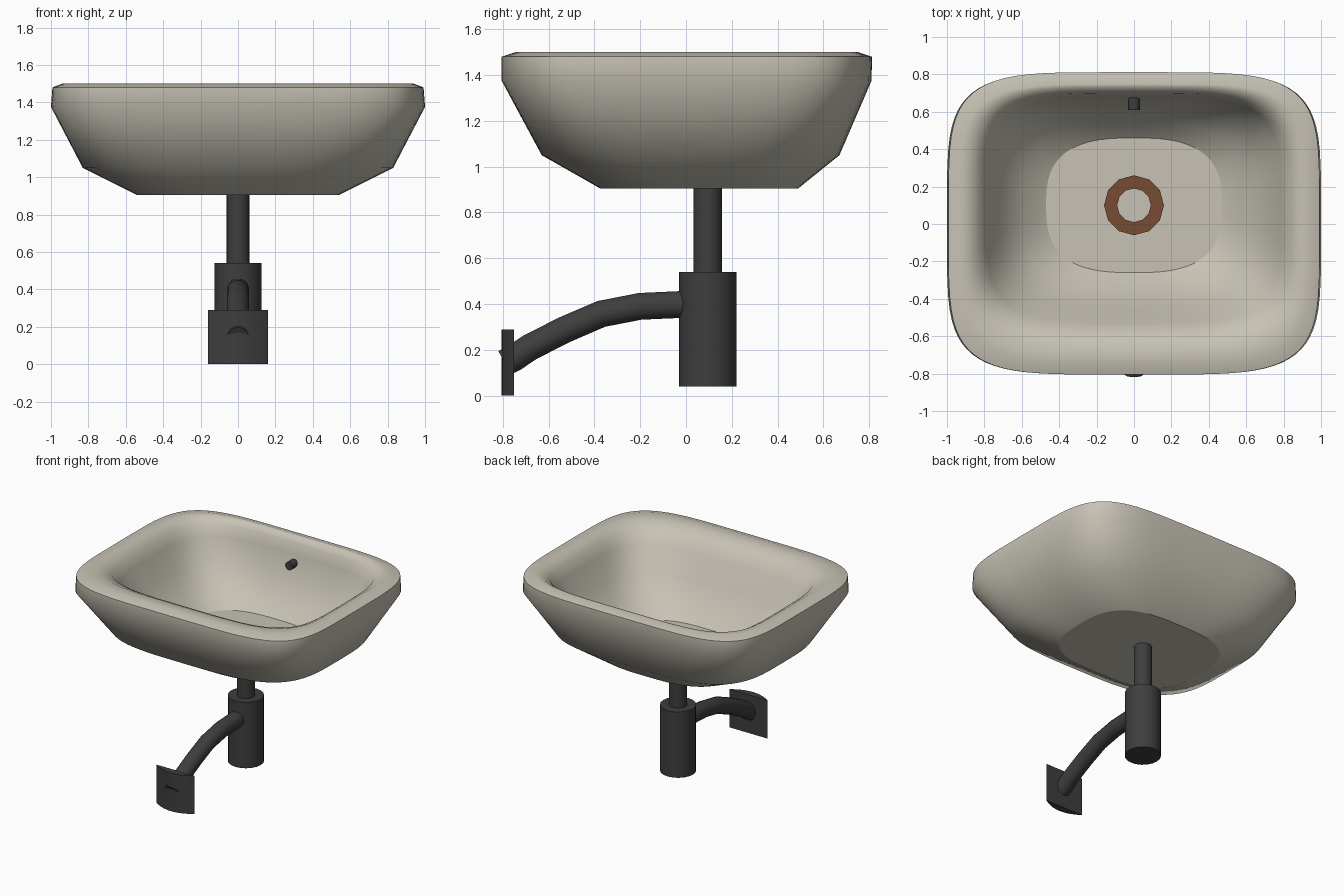
import bpy, bmesh, math
from mathutils import Vector

if "Cube" in bpy.data.objects:
    bpy.data.objects.remove(bpy.data.objects["Cube"])

def material(name, rgb):
    m = bpy.data.materials.new(name)
    m.diffuse_color = (*rgb, 1)
    m.use_nodes = True
    m.node_tree.nodes["Principled BSDF"].inputs["Base Color"].default_value = m.diffuse_color
    return m

CERAMIC = material("warm_ceramic", (0.57, 0.54, 0.46))
DARK = material("dark_metal", (0.048, 0.048, 0.048))
COPPER = material("copper_brown", (0.19, 0.07, 0.032))

def finish(bm, name, mat, angle=35):
    bmesh.ops.recalc_face_normals(bm, faces=bm.faces)
    for e in bm.edges:
        if len(e.link_faces) == 2 and e.calc_face_angle(0) > math.radians(angle):
            e.smooth = False
    for f in bm.faces:
        f.smooth = True
    me = bpy.data.meshes.new(name)
    bm.to_mesh(me)
    bm.free()
    me.materials.append(mat)
    ob = bpy.data.objects.new(name, me)
    bpy.context.collection.objects.link(ob)
    return ob

def loft(bm, rings, close_ends=True):
    rows = [[bm.verts.new(p) for p in r] for r in rings]
    n = len(rows[0])
    for a, b in zip(rows, rows[1:]):
        for i in range(n):
            bm.faces.new((a[i], a[(i + 1) % n], b[(i + 1) % n], b[i]))
    caps = []
    if close_ends:
        caps = [bm.faces.new(rows[0]), bm.faces.new(rows[-1])]
    return caps

def rounded_ring(z, hx, y0, y1, power, count=72):
    cy, hy = (y0 + y1) / 2, (y1 - y0) / 2
    pts = []
    for i in range(count):
        t = 2 * math.pi * i / count
        c, s = math.cos(t), math.sin(t)
        pts.append((math.copysign(abs(c) ** (2 / power), c) * hx,
                    cy + math.copysign(abs(s) ** (2 / power), s) * hy, z))
    return pts

def tube(name, path, radius, sides, mat):
    pts = [Vector(p) for p in path]
    rings = []
    side = Vector((1, 0, 0))
    for i, p in enumerate(pts):
        d = (pts[min(i + 1, len(pts) - 1)] - pts[max(i - 1, 0)]).normalized()
        up = side.cross(d)
        rings.append([p + radius * (math.cos(a) * side + math.sin(a) * up)
                      for a in (2 * math.pi * k / sides for k in range(sides))])
    bm = bmesh.new()
    loft(bm, rings)
    return finish(bm, name, mat)

# Basin: outside, over the rim, down to the inner floor (z, half x, y min, y max, power)
profile = [
    (0.905, 0.54, -0.375, 0.49, 3.0),
    (1.05, 0.83, -0.63, 0.67, 3.6),
    (1.375, 1.0, -0.805, 0.81, 4.8),
    (1.48, 0.992, -0.805, 0.812, 4.8),
    (1.50, 0.94, -0.745, 0.75, 4.6),
    (1.497, 0.89, -0.66, 0.73, 4.4),
    (1.46, 0.83, -0.585, 0.70, 4.2),
    (1.38, 0.79, -0.53, 0.685, 4.0),
    (1.22, 0.72, -0.45, 0.64, 3.6),
    (1.06, 0.60, -0.35, 0.55, 3.1),
    (0.975, 0.47, -0.26, 0.46, 2.8),
]
bm = bmesh.new()
for cap in loft(bm, [rounded_ring(*p) for p in profile]):
    for e in cap.edges:
        e.smooth = False
finish(bm, "basin", CERAMIC, 60)

# Drain ring on the basin floor
bm = bmesh.new()
circle = lambda r, z: [(r * math.cos(math.pi * k / 6), 0.1 + r * math.sin(math.pi * k / 6), z)
                       for k in range(12)]
loft(bm, [circle(0.16, 0.974), circle(0.16, 0.985), circle(0.09, 0.985), circle(0.09, 0.974)], False)
finish(bm, "drain_ring", COPPER)

# Drain pipe, trap and overflow
tube("drain_pipe", [(0, 0.095, 0.50), (0, 0.095, 0.92)], 0.0625, 16, DARK)
tube("trap_body", [(0, 0.095, 0.04), (0, 0.095, 0.54)], 0.125, 20, DARK)
tube("overflow", [(0, 0.61, 1.32), (0, 0.69, 1.32)], 0.031, 12, DARK)

# Curved waste pipe running to the wall plate
tube("waste_pipe", [(0, 0.02, 0.40), (0, -0.2, 0.39), (0, -0.37, 0.357), (0, -0.53, 0.288),
                    (0, -0.68, 0.212), (0, -0.75, 0.165), (0, -0.792, 0.143)], 0.06, 14, DARK)

# Plate with a gently bowed front
bow = [(x / 5 * 0.16, -0.75 - 0.055 * (1 - (x / 5) ** 2)) for x in range(-5, 6)]
bm = bmesh.new()
loft(bm, [[(x, y, z) for x, y in bow] for z in (0.0, 0.29)])
finish(bm, "wall_plate", DARK)
